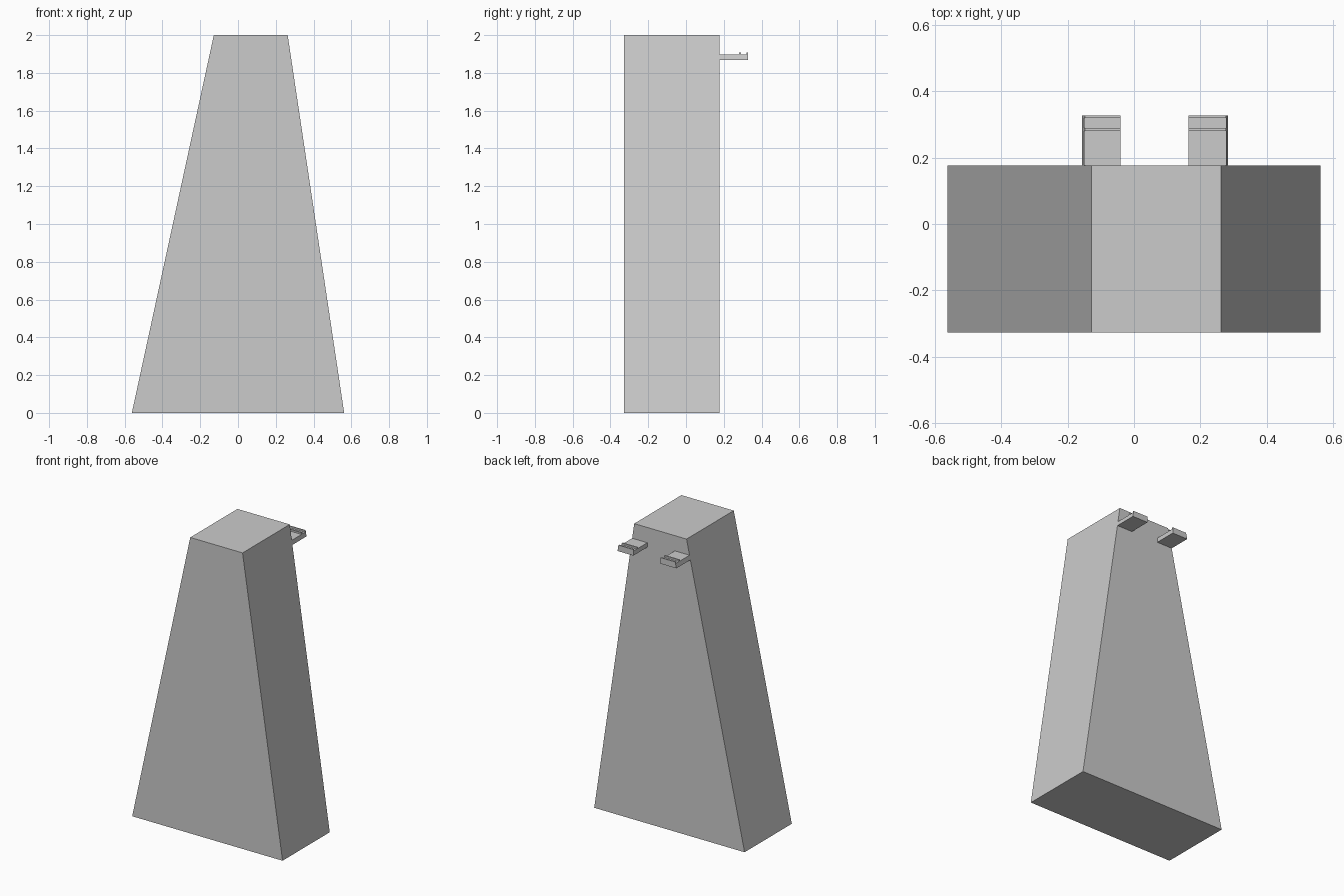
import bpy, bmesh

if "Cube" in bpy.data.objects:
    bpy.data.objects.remove(bpy.data.objects["Cube"])

H = 2.0
Y_FRONT, Y_BACK = -0.327, 0.177
BASE = (-0.562, 0.562)
TOP = (-0.128, 0.263)


def side_x(side, z):
    """x of the sloping body side (0 left, 1 right) at height z."""
    return BASE[side] + (TOP[side] - BASE[side]) * z / H


def prism(name, ring_a, ring_b):
    """Solid between two matching rings of points."""
    bm = bmesh.new()
    a = [bm.verts.new(p) for p in ring_a]
    b = [bm.verts.new(p) for p in ring_b]
    n = len(a)
    bm.faces.new(a)
    bm.faces.new(b[::-1])
    for i in range(n):
        j = (i + 1) % n
        bm.faces.new((a[j], a[i], b[i], b[j]))
    bmesh.ops.recalc_face_normals(bm, faces=bm.faces)
    mesh = bpy.data.meshes.new(name)
    bm.to_mesh(mesh)
    bm.free()
    obj = bpy.data.objects.new(name, mesh)
    bpy.context.collection.objects.link(obj)
    return obj


# Tapered body
outline = [(BASE[0], 0), (BASE[1], 0), (TOP[1], H), (TOP[0], H)]
prism("tapered_body",
      [(x, Y_FRONT, z) for x, z in outline],
      [(x, Y_BACK, z) for x, z in outline])

# Rear brackets: slab with a ridge and an end lip, outer side flush with the taper
LOW, DECK, RIDGE = 1.867, 1.897, 1.908
profile = [(Y_BACK, LOW), (0.327, LOW), (0.327, RIDGE), (0.319, RIDGE),
           (0.319, DECK), (0.29, DECK), (0.29, RIDGE), (0.28, RIDGE),
           (0.28, DECK), (Y_BACK, DECK)]
for name, side, inner in (("left_bracket", 0, -0.04), ("right_bracket", 1, 0.165)):
    prism(name,
          [(side_x(side, z), y, z) for y, z in profile],
          [(inner, y, z) for y, z in profile])
